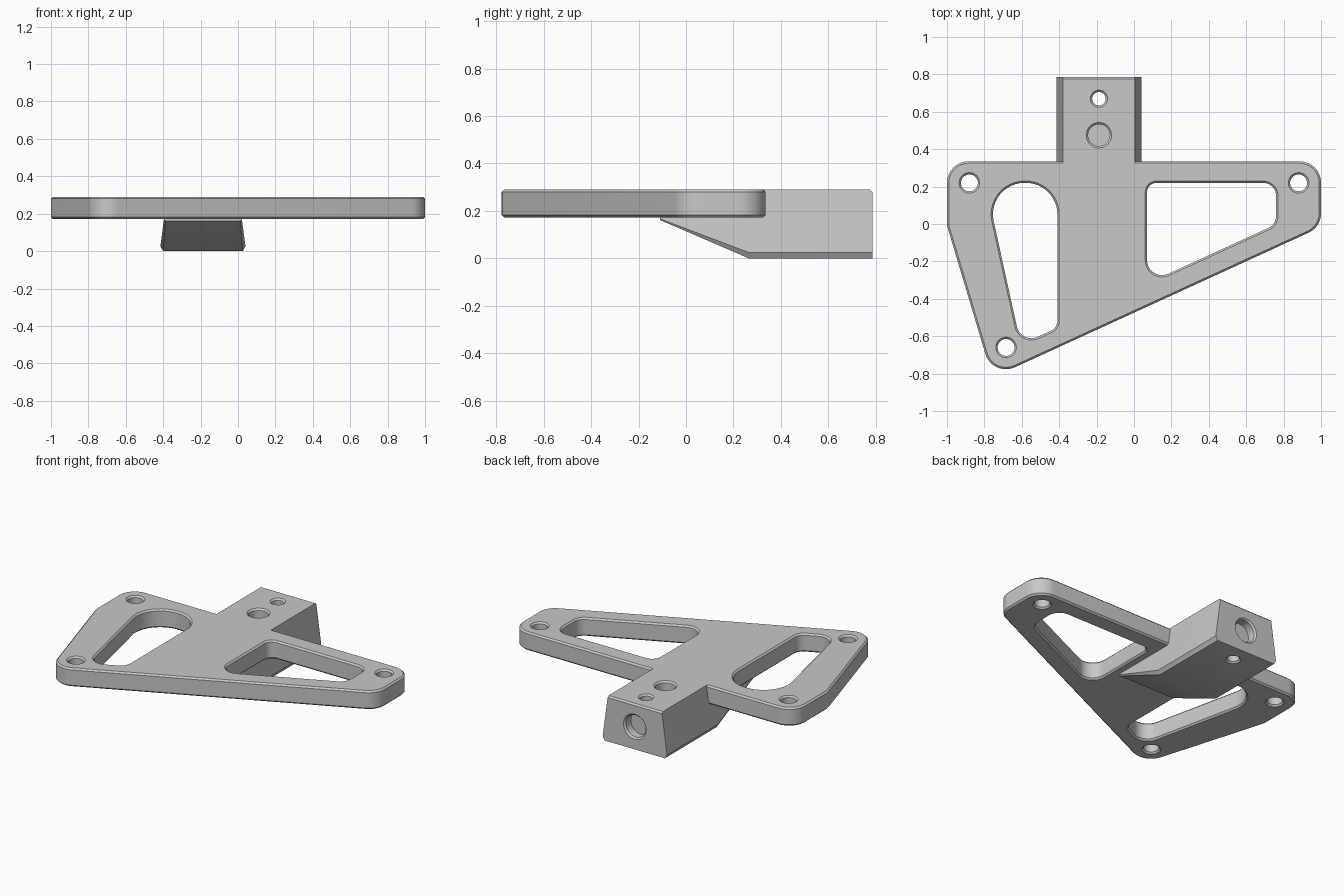
import bpy, bmesh, math
from mathutils import Vector, Matrix

BOTTOM, TOP, EDGE = 0.172, 0.29, 0.01
AXIS_X = -0.1875          # centre line of the mounting block

cube = bpy.data.objects.get("Cube")
if cube:
    bpy.data.objects.remove(cube)

grey = bpy.data.materials.new("plain grey")
grey.use_nodes = True
grey.diffuse_color = (0.58, 0.58, 0.58, 1)
grey.node_tree.nodes["Principled BSDF"].inputs["Base Color"].default_value = grey.diffuse_color


def rounded(corners, steps=12):
    """Counter-clockwise polygon with (x, y, radius) corners -> (point, normal) pairs."""
    out = []
    for i, (x, y, r) in enumerate(corners):
        p = Vector((x, y))
        a = (Vector(corners[i - 1][:2]) - p).normalized()
        b = (Vector(corners[(i + 1) % len(corners)][:2]) - p).normalized()
        half = math.acos(a.dot(b)) / 2
        centre = p + (a + b).normalized() * r / math.sin(half)
        start = math.atan2(a.x, -a.y)
        for k in range(steps + 1):
            t = start + (math.pi - 2 * half) * k / steps
            n = Vector((math.cos(t), math.sin(t)))
            out.append((centre + n * r, n))
    return out


def circle(x, y, r, steps=48):
    angles = [math.tau * k / steps for k in range(steps)]
    normals = [Vector((math.cos(t), math.sin(t))) for t in angles]
    return [(Vector((x, y)) + n * r, n) for n in normals]


def loft(name, rings, helper=False):
    """Closed solid through rings of equal point count."""
    bm = bmesh.new()
    loops = [[bm.verts.new(p) for p in ring] for ring in rings]
    for low, high in zip(loops, loops[1:]):
        for i in range(len(low)):
            bm.faces.new((low[i - 1], low[i], high[i], high[i - 1]))
    bm.faces.new(loops[0])
    bm.faces.new(loops[-1])
    bmesh.ops.recalc_face_normals(bm, faces=bm.faces[:])
    mesh = bpy.data.meshes.new(name)
    bm.to_mesh(mesh)
    bm.free()
    mesh.materials.append(grey)
    ob = bpy.data.objects.new(name, mesh)
    bpy.context.collection.objects.link(ob)
    ob.hide_render = helper
    return ob


def prism(name, outline, levels, helper=False):
    """Outline stacked at (height, outward offset) levels."""
    rings = [[(*(p + n * d), z) for p, n in outline] for z, d in levels]
    return loft(name, rings, helper)


def combine(target, tool, operation):
    mod = target.modifiers.new(tool.name, "BOOLEAN")
    mod.operation, mod.solver, mod.object = operation, "EXACT", tool
    bpy.context.view_layer.objects.active = target
    bpy.ops.object.modifier_apply(modifier=mod.name)
    bpy.data.objects.remove(tool)


def through(low, high):
    """Levels of a cutter that chamfers both rims."""
    return [(low - EDGE, 2 * EDGE), (low + EDGE, 0)] + blind(high, 2 * EDGE)[1:]


def blind(high, depth):
    """Levels of a cutter with a flat floor and a chamfered upper rim."""
    return [(high - depth, 0), (high - EDGE, 0), (high + EDGE, 2 * EDGE)]


# Rounded plate with chamfered rims
plate_shape = rounded([(-1, 0.335, 0.115), (-1, -0.008, 0.115), (-0.757, -0.821, 0.115),
                       (1, -0.016, 0.115), (1, 0.335, 0.115)])
bracket = prism("bracket_plate", plate_shape,
                [(BOTTOM, -EDGE), (BOTTOM + EDGE, 0), (TOP - EDGE, 0), (TOP, -EDGE)])

# Two weight-saving windows
windows = {
    "left_window": [(0.07, 0.22, 0.05), (0.07, -0.318, 0.08), (0.76, -0.002, 0.07), (0.76, 0.22, 0.07)],
    "right_window": [(-0.795, 0.22, 0.168), (-0.605, -0.645, 0.08),
                     (-0.41, -0.555, 0.06), (-0.41, 0.22, 0.168)],
}
for name, corners in windows.items():
    cutter = prism(name, rounded(corners), through(BOTTOM, TOP), True)
    combine(bracket, cutter, "DIFFERENCE")


# Tapered mounting block with a sloped underside
def section(y, top, shoulder, base, foot):
    half = [(0.1925, top), (0.2275 - 0.132 * (shoulder - 0.025), shoulder), (foot, base)]
    right = [(AXIS_X + w, y, z) for w, z in half]
    left = [(AXIS_X - w, y, z) for w, z in reversed(half)]
    return right + left


block = loft("mounting_block", [
    section(0.785, TOP - EDGE, 0.025, 0, 0.213),
    section(0.785 - EDGE, TOP, 0.025, 0, 0.213),
    section(0.265, TOP, 0.025, 0, 0.213),
    section(-0.11, TOP, 0.167, 0.162, 0.2),
])
combine(bracket, block, "UNION")

# Corner bolt holes
for x, y in [(-0.88, 0.22), (0.88, 0.22), (-0.684, -0.66)]:
    cutter = prism("bolt_hole", circle(x, y, 0.045), through(BOTTOM, TOP), True)
    combine(bracket, cutter, "DIFFERENCE")

# Small hole right through the block
cutter = prism("pin_hole", circle(AXIS_X, 0.67, 0.036), through(0, TOP), True)
combine(bracket, cutter, "DIFFERENCE")

# Shallow socket in the rear face
socket = prism("rear_socket", circle(0, 0, 0.07), blind(0.785, 0.06), True)
socket.data.transform(Matrix.Translation((AXIS_X, 0, 0.145)) @ Matrix.Rotation(-math.pi / 2, 4, "X"))
combine(bracket, socket, "DIFFERENCE")

# Shallow socket in the top face
cutter = prism("top_socket", circle(AXIS_X, 0.475, 0.058), blind(TOP, 0.06), True)
combine(bracket, cutter, "DIFFERENCE")

# Smooth the rounds, keep the chamfers crisp
bpy.ops.object.select_all(action="DESELECT")
bracket.select_set(True)
bpy.context.view_layer.objects.active = bracket
bpy.ops.object.shade_smooth_by_angle(angle=math.radians(30))
